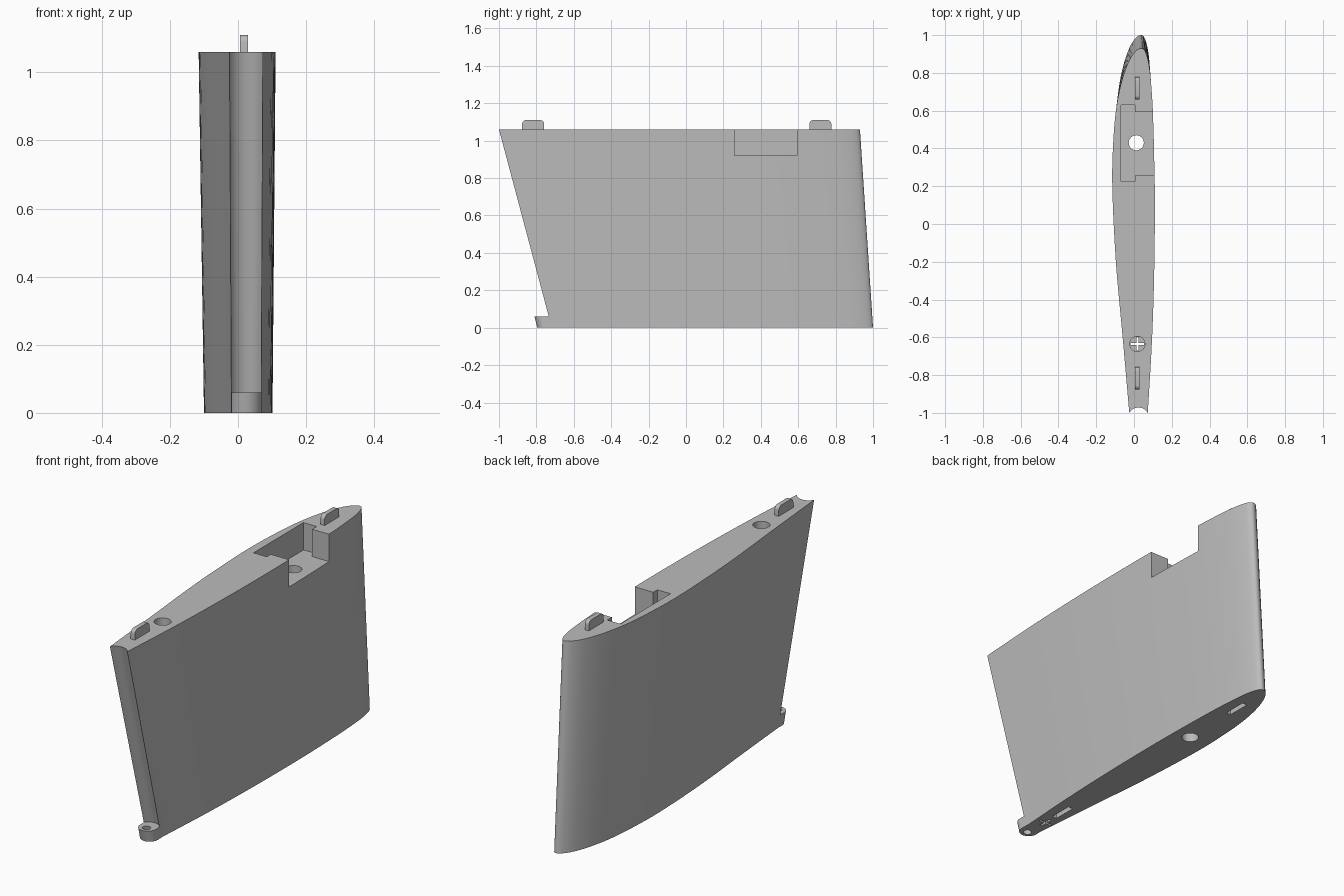
import bpy, bmesh, math
from mathutils import Vector

if "Cube" in bpy.data.objects:
    bpy.data.objects.remove(bpy.data.objects["Cube"])

grey = bpy.data.materials.new("plain_grey")
grey.use_nodes = True
grey.diffuse_color = (0.5, 0.5, 0.5, 1)
grey.node_tree.nodes["Principled BSDF"].inputs["Base Color"].default_value = (0.5, 0.5, 0.5, 1)

TOP = 1.06
SLANT = -0.255   # lean of the front edge per unit of height


def loft(name, low, high, z0, z1):
    """Solid between two matching outlines."""
    bm = bmesh.new()
    a = [bm.verts.new((x, y, z0)) for x, y in low]
    b = [bm.verts.new((x, y, z1)) for x, y in high]
    bm.faces.new(a)
    bm.faces.new(b)
    n = len(a)
    for i in range(n):
        j = (i + 1) % n
        bm.faces.new((a[i], a[j], b[j], b[i]))
    bmesh.ops.recalc_face_normals(bm, faces=bm.faces)
    mesh = bpy.data.meshes.new(name)
    bm.to_mesh(mesh)
    bm.free()
    mesh.materials.append(grey)
    ob = bpy.data.objects.new(name, mesh)
    bpy.context.collection.objects.link(ob)
    return ob


def prism(name, outline, z0, z1, lean=0):
    high = [(x, y + lean * (z1 - z0)) for x, y in outline]
    return loft(name, outline, high, z0, z1)


def rect(x0, x1, y0, y1):
    return [(x0, y0), (x1, y0), (x1, y1), (x0, y1)]


def arc(cx, cy, r, start, end, n):
    angles = [math.radians(start + (end - start) * i / n) for i in range(n + 1)]
    return [(cx + r * math.cos(t), cy + r * math.sin(t)) for t in angles]


def circle(cx, cy, r):
    return arc(cx, cy, r, 0, 360, 32)[:-1]


def smooth_path(pts, steps=5):
    """Catmull-Rom curve through the points."""
    p = [Vector(q) for q in pts]
    p = [2 * p[0] - p[1]] + p + [2 * p[-1] - p[-2]]
    out = []
    for a, b, c, d in zip(p, p[1:], p[2:], p[3:]):
        for i in range(steps):
            t = i / steps
            v = 0.5 * (2 * b + (c - a) * t + (2 * a - 5 * b + 4 * c - d) * t ** 2
                       + (3 * b - a - 3 * c + d) * t ** 3)
            out.append(tuple(v))
    return out + [tuple(pts[-1])]


def combine(target, other, operation):
    mod = target.modifiers.new(operation, "BOOLEAN")
    mod.operation = operation
    mod.solver = "EXACT"
    mod.object = other
    bpy.context.view_layer.objects.active = target
    bpy.ops.object.modifier_apply(modifier=mod.name)
    bpy.data.objects.remove(other)


def smooth(ob):
    bpy.ops.object.select_all(action="DESELECT")
    ob.select_set(True)
    bpy.context.view_layer.objects.active = ob
    bpy.ops.object.shade_smooth_by_angle(angle=math.radians(30))


# Tapered foil body with a hollow front edge
section = smooth_path([
    (-0.025, -1), (-0.06, -0.6), (-0.096, -0.2), (-0.115, 0.2), (-0.109, 0.45),
    (-0.093, 0.62), (-0.064, 0.76), (-0.028, 0.86), (0.008, 0.914), (0.038, 0.93),
    (0.06, 0.912), (0.078, 0.85), (0.09, 0.75), (0.102, 0.55), (0.11, 0.2),
    (0.108, -0.2), (0.096, -0.6), (0.073, -1)])
section += arc(0.024, -1.028, 0.0565, 30, 150, 12)[1:-1]
foot = [(0.89 * x + 0.003, 0.89 * (y - 0.93) + 1) for x, y in section]
body = loft("foil_body", foot, section, 0, TOP)

# Hinge lug at the foot of the front edge
lug = arc(0.025, -0.75, 0.045, 180, 360, 16) + [(0.068, -0.66), (-0.018, -0.66)]
combine(body, prism("hinge_lug", lug, 0, 0.06, SLANT), "UNION")
combine(body, prism("lug_hole", circle(0.025, -0.75 - SLANT * -0.02, 0.02),
                    -0.02, 0.08, SLANT), "DIFFERENCE")

# Stepped pocket open to one side
pocket = [(-0.07, 0.225), (0.005, 0.225), (0.005, 0.258), (0.2, 0.258),
          (0.2, 0.593), (0.005, 0.593), (0.005, 0.63), (-0.07, 0.63)]
combine(body, prism("pocket", pocket, 0.92, 1.2), "DIFFERENCE")

# Through hole, and a blind hole with a cross slot in its floor
combine(body, prism("shaft_hole", circle(0.012, 0.43, 0.04), -0.1, 1.2), "DIFFERENCE")
combine(body, prism("screw_hole", circle(0.018, -0.635, 0.04), 0.05, 1.2), "DIFFERENCE")
for half_x, half_y in ((0.036, 0.006), (0.006, 0.036)):
    bar = rect(0.018 - half_x, 0.018 + half_x, -0.635 - half_y, -0.635 + half_y)
    combine(body, prism("cross_slot", bar, -0.1, 0.1), "DIFFERENCE")

# Slots in the underside that take the next tabs
for y in (-0.51, 0.78):
    slot = rect(0.004, 0.03, y - 0.06, y + 0.06)
    combine(body, prism("tab_slot", slot, -0.1, 0.055), "DIFFERENCE")
smooth(body)

# Locating tabs with rounded upper corners
for name, y in (("front_tab", -0.817), ("back_tab", 0.718)):
    h, r, z = 0.059, 0.022, TOP + 0.05
    side = [(-h, TOP - 0.02), (h, TOP - 0.02)]
    side += arc(h - r, z - r, r, 0, 90, 6) + arc(r - h, z - r, r, 90, 180, 6)
    tab = prism(name, side, 0.006, 0.029)
    for v in tab.data.vertices:
        a, b, c = v.co
        v.co = (c, y + a, b)
    smooth(tab)
